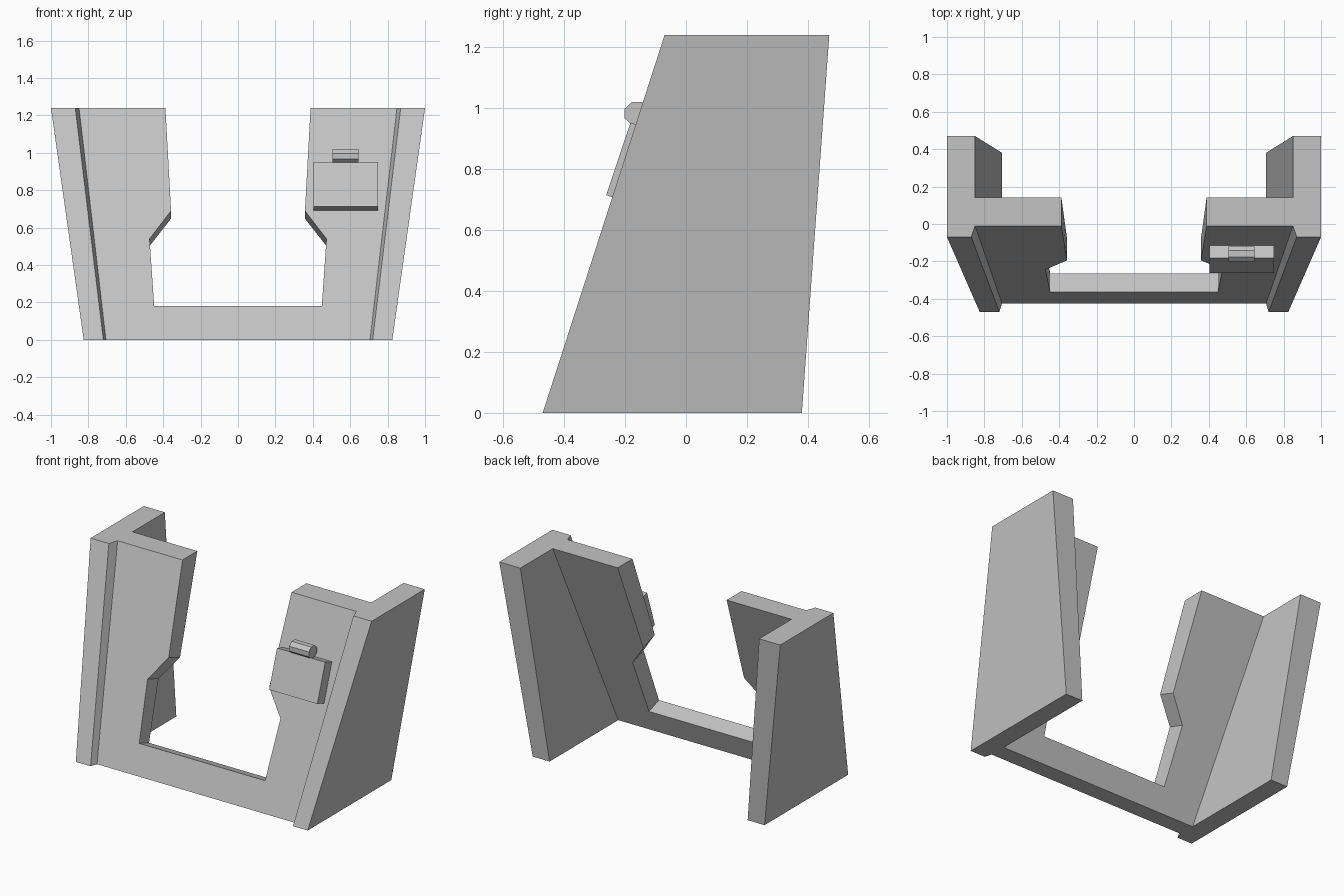
import bpy
import bmesh
import math

cube = bpy.data.objects.get("Cube")
if cube:
    bpy.data.objects.remove(cube, do_unlink=True)

# Single plain grey finish
grey = bpy.data.materials.new("plain grey")
grey.use_nodes = True
colour = (0.55, 0.55, 0.55, 1)
grey.diffuse_color = colour
grey.node_tree.nodes["Principled BSDF"].inputs["Base Color"].default_value = colour

HEIGHT = 1.24


def loft(name, start, end):
    """Join two matching outlines into a closed solid."""
    bm = bmesh.new()
    a = [bm.verts.new(p) for p in start]
    b = [bm.verts.new(p) for p in end]
    bm.faces.new(a)
    bm.faces.new(b)
    for i in range(len(a)):
        j = (i + 1) % len(a)
        bm.faces.new((a[i], a[j], b[j], b[i]))
    bmesh.ops.recalc_face_normals(bm, faces=bm.faces[:])
    mesh = bpy.data.meshes.new(name)
    bm.to_mesh(mesh)
    bm.free()
    mesh.materials.append(grey)
    obj = bpy.data.objects.new(name, mesh)
    bpy.context.collection.objects.link(obj)
    return obj


def extrude_x(name, profile, x0, x1):
    """Extrude a (y, z) profile sideways."""
    return loft(name, [(x0, y, z) for y, z in profile],
                [(x1, y, z) for y, z in profile])


# Leaning side panels with a bevelled front inner edge
foot = [(0.825, -0.47), (0.72, -0.47), (0.705, -0.422), (0.705, 0.38), (0.825, 0.38)]
head = [(1.0, -0.07), (0.87, -0.07), (0.85, -0.01), (0.85, 0.47), (1.0, 0.47)]
for side, label in ((1, "left"), (-1, "right")):
    loft(label + "_side_panel",
         [(side * x, y, 0) for x, y in foot],
         [(side * x, y, HEIGHT) for x, y in head])


# Sloping front plate with a notched opening
def front_y(z):
    return -0.425 + 0.335 * z


def back_y(z):
    return -0.318 + 0.37 * z


half = [(0.715, 0, 0), (0.86, HEIGHT, 0), (0.388, HEIGHT, 0),
        (0.358, 0.69, 0.042), (0.473, 0.54, 0.038), (0.448, 0.18, 0.035)]
outline = half + [(-x, z, drop) for x, z, drop in reversed(half)]
loft("front_plate",
     [(x, front_y(z), z) for x, z, drop in outline],
     [(x, back_y(z - drop), z - drop) for x, z, drop in outline])

# Raised cover on the left side of the plate
extrude_x("cover", [(-0.262, 0.714), (-0.182, 0.952), (-0.1, 0.925), (-0.18, 0.688)],
          0.405, 0.748)

# Eight-sided hinge barrel above the cover
R = 0.041
angles = [math.radians(22.5 + 45 * i) for i in range(8)]
extrude_x("hinge_barrel",
          [(-0.16 + R * math.cos(t) / math.cos(math.pi / 8),
            0.982 + 0.92 * R * math.sin(t) / math.cos(math.pi / 8)) for t in angles],
          0.505, 0.645)
